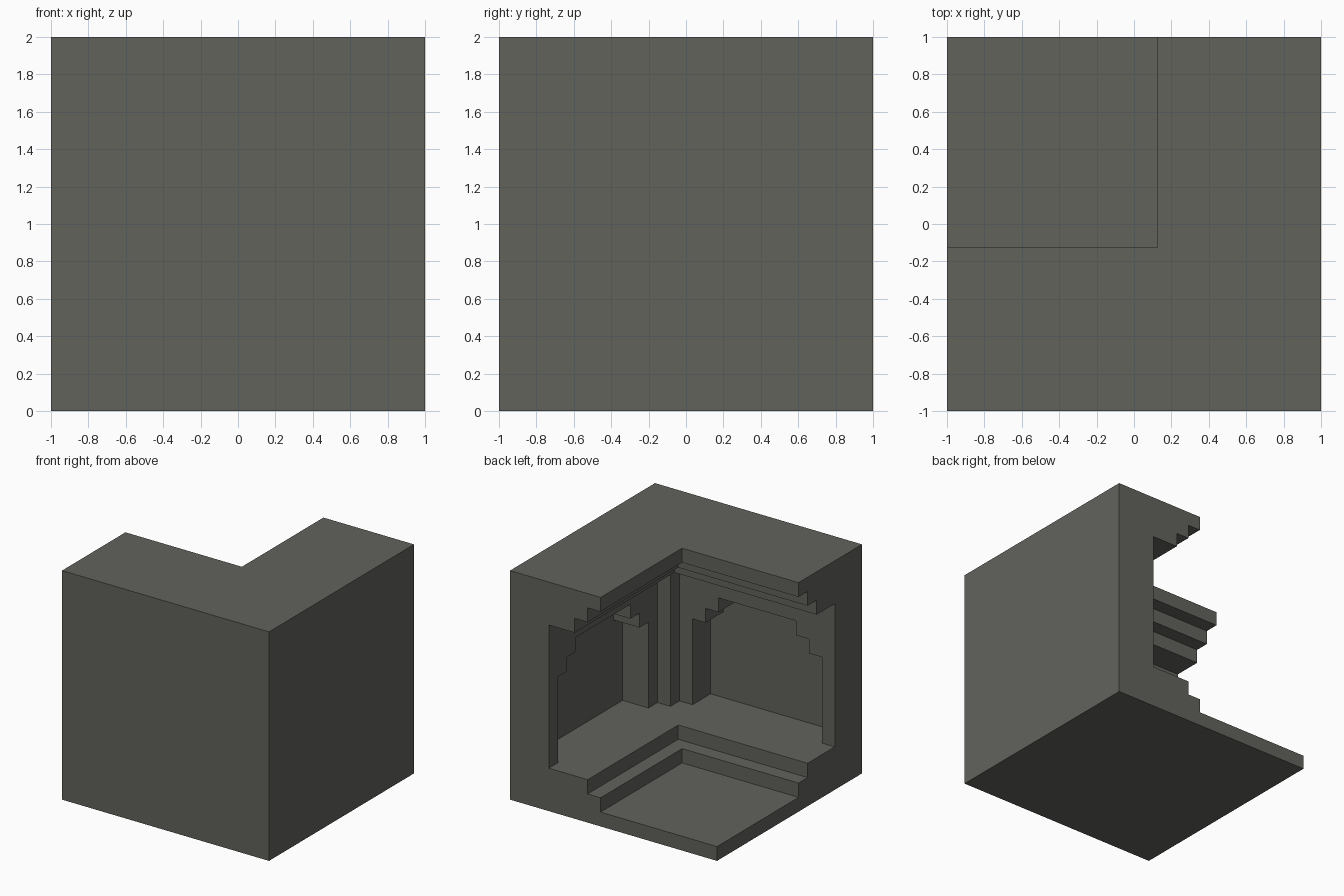
import bpy, bmesh
from mathutils import Matrix, Vector

cube = bpy.data.objects.get("Cube")
if cube:
    bpy.data.objects.remove(cube, do_unlink=True)

U = 0.125  # one step of the stonework

stone = bpy.data.materials.new("dark_grey_stone")
stone.use_nodes = True
colour = (0.122, 0.123, 0.108, 1.0)
stone.diffuse_color = colour
bsdf = stone.node_tree.nodes["Principled BSDF"]
bsdf.inputs["Base Color"].default_value = colour
bsdf.inputs["Roughness"].default_value = 0.9


def new_object(name, bm):
    bmesh.ops.recalc_face_normals(bm, faces=bm.faces)
    mesh = bpy.data.meshes.new(name)
    bm.to_mesh(mesh)
    bm.free()
    mesh.materials.append(stone)
    obj = bpy.data.objects.new(name, mesh)
    bpy.context.collection.objects.link(obj)
    return obj


def box(name, lo, hi):
    lo, hi = Vector(lo), Vector(hi)
    bm = bmesh.new()
    bmesh.ops.create_cube(bm, size=1, matrix=Matrix.Translation((lo + hi) / 2)
                          @ Matrix.Diagonal((*(hi - lo), 1)))
    return new_object(name, bm)


def hollow(a, z0, z1):
    """Square room open towards the back right corner."""
    return box("hollow_cutter", (-1.5, -a, z0), (a, 1.5, z1))


def niche(swap):
    """Stepped arch recess; swap mirrors it onto the other wall."""
    half = [(5 * U, 3 * U), (5 * U, 9 * U), (4 * U, 9 * U),
            (4 * U, 10 * U), (3 * U, 10 * U), (3 * U, 11 * U)]
    outline = half + [(-w, z) for w, z in reversed(half)]
    place = (lambda d, w, z: (-w, -d, z)) if swap else (lambda d, w, z: (d, w, z))
    bm = bmesh.new()
    face = bm.faces.new([bm.verts.new(place(0.55, 0.25 + w, z)) for w, z in outline])
    ext = bmesh.ops.extrude_face_region(bm, geom=[face])
    verts = [g for g in ext["geom"] if isinstance(g, bmesh.types.BMVert)]
    depth = 0.875 - 0.55
    bmesh.ops.translate(bm, verts=verts, vec=(0, -depth, 0) if swap else (depth, 0, 0))
    return new_object("niche_cutter", bm)


# Solid block that the room is carved from
block = box("vaulted_corner_block", (-1, -1, 0), (1, 1, 2))


def combine(tool, operation):
    mod = block.modifiers.new("carve", "BOOLEAN")
    mod.operation = operation
    mod.solver = "EXACT"
    mod.object = tool
    tool.hide_render = True
    bpy.ops.object.select_all(action="DESELECT")
    bpy.context.view_layer.objects.active = block
    block.select_set(True)
    bpy.ops.object.modifier_apply(modifier=mod.name)
    bpy.data.objects.remove(tool, do_unlink=True)


# Open shaft, floor steps and stepped cornice, then the main room
for a, z0, z1 in [(1 * U, 1 * U, 2.5), (2 * U, 2 * U, 15 * U),
                  (3 * U, 4 * U, 14 * U), (5 * U, 3 * U, 13 * U)]:
    combine(hollow(a, z0, z1), "DIFFERENCE")

# Arched niche in each wall
for swap in (False, True):
    combine(niche(swap), "DIFFERENCE")

# Square pillar in the inner corner
combine(box("corner_pillar", (0.5, -0.7, 0.3), (0.7, -0.5, 1.7)), "UNION")

# Merge coplanar faces
bm = bmesh.new()
bm.from_mesh(block.data)
bmesh.ops.remove_doubles(bm, verts=bm.verts, dist=0.0005)
bmesh.ops.dissolve_limit(bm, angle_limit=0.01, verts=bm.verts, edges=bm.edges)
bm.to_mesh(block.data)
bm.free()
for poly in block.data.polygons:
    poly.material_index = 0
    poly.use_smooth = False
